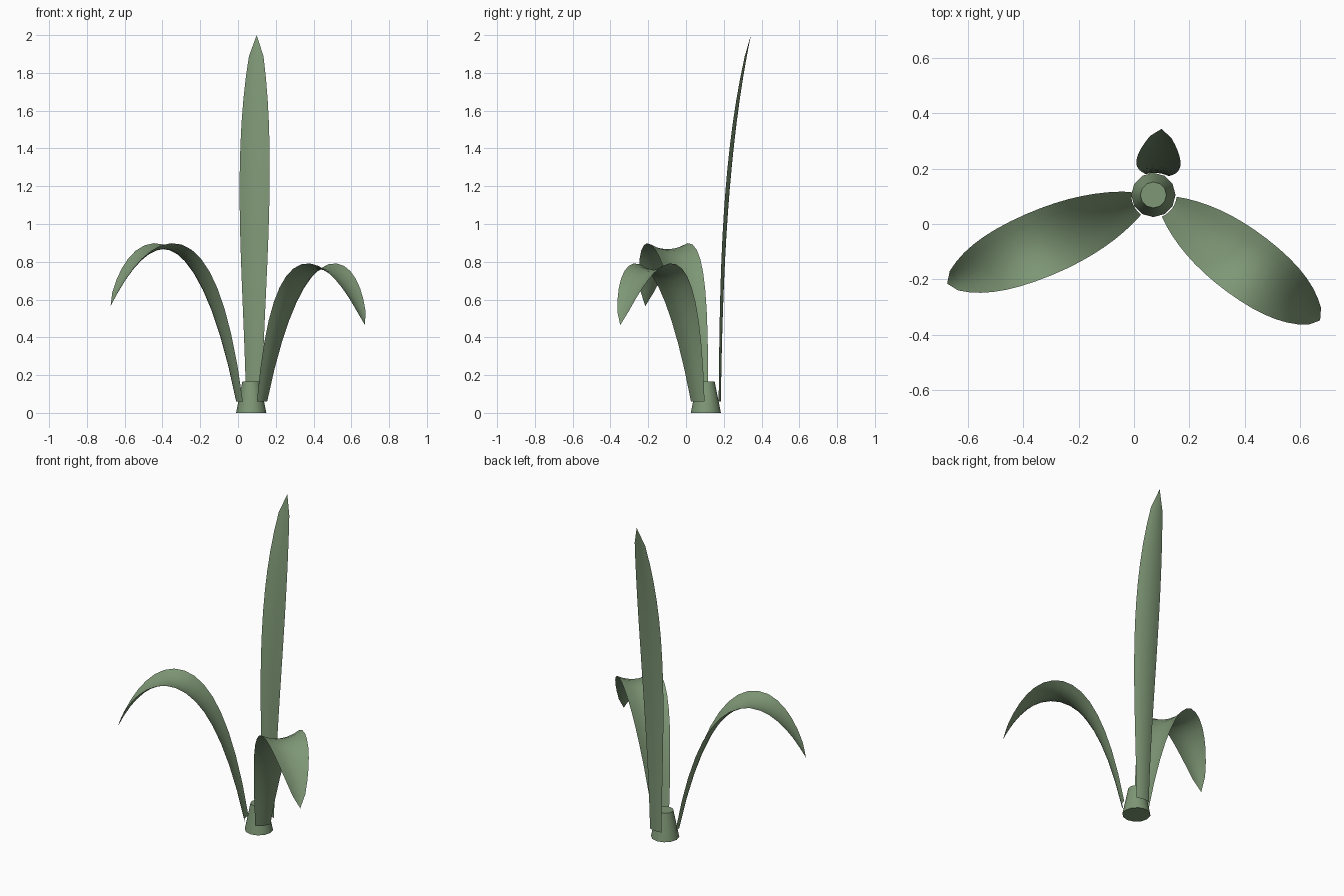
import bpy
import bmesh
from math import sin, cos, radians
from mathutils import Vector, Matrix

cube = bpy.data.objects.get("Cube")
if cube:
    bpy.data.objects.remove(cube, do_unlink=True)

# Single leaf-green material
green = bpy.data.materials.new("leaf_green")
green.use_nodes = True
green.diffuse_color = (0.21, 0.31, 0.18, 1)
bsdf = green.node_tree.nodes["Principled BSDF"]
bsdf.inputs["Base Color"].default_value = green.diffuse_color
bsdf.inputs["Roughness"].default_value = 0.8


def bezier(p, t):
    s = 1 - t
    return p[0]*s**3 + 3*p[1]*s*s*t + 3*p[2]*s*t*t + p[3]*t**3


def finish(name, bm):
    mesh = bpy.data.meshes.new(name)
    bm.to_mesh(mesh)
    bm.free()
    mesh.materials.append(green)
    obj = bpy.data.objects.new(name, mesh)
    bpy.context.collection.objects.link(obj)
    bpy.ops.object.select_all(action="DESELECT")
    obj.select_set(True)
    bpy.context.view_layer.objects.active = obj
    bpy.ops.object.shade_smooth_by_angle(angle=radians(40))


def leaf(name, base, angle, path, widths, cup, rings=16, half=3):
    """Channelled blade swept along a curved spine, ending in a point."""
    a = radians(angle)
    out, side = Vector((cos(a), sin(a), 0)), Vector((-sin(a), cos(a), 0))
    up = Vector((0, 0, 1))
    spine = [Vector(p) for p in path]

    def at(t):
        p = bezier(spine, t)
        return Vector((*base, 0)) + out * p.x + up * p.y

    bm = bmesh.new()
    rows = []
    for i in range(rings):
        t = i / rings
        tangent = (at(t + 0.01) - at(t)).normalized()
        normal = tangent.cross(side)
        if i == 0:
            normal = -out
        w = bezier(widths, t)
        row = []
        for j in range(-half, half + 1):
            u = j / half
            row.append(bm.verts.new(at(t) + side * w * u + normal * cup * w * u * u))
        rows.append(row)
    tip = bm.verts.new(at(1))
    for r, q in zip(rows, rows[1:]):
        for j in range(2 * half):
            bm.faces.new((r[j], q[j], q[j+1], r[j+1]))
    for j in range(2 * half):
        bm.faces.new((rows[-1][j], tip, rows[-1][j+1]))
    # Upper side faces the stem
    bm.normal_update()
    if bm.faces[:][0].normal.dot(out) > 0:
        bmesh.ops.reverse_faces(bm, faces=bm.faces[:])
    finish(name, bm)


# Tapered stem
bm = bmesh.new()
bmesh.ops.create_cone(bm, cap_ends=True, segments=12, radius1=0.08, radius2=0.047,
                      depth=0.165, matrix=Matrix.Translation((0.07, 0.105, 0.0825)))
finish("stem", bm)

# Two drooping leaves and one upright leaf
broad = (0.045, 0.14, 0.16, 0.012)
leaf("right_leaf", (-0.003, 0.07), 203,
     ((0, 0.06), (0.22, 1.135), (0.55, 0.95), (0.73, 0.565)), broad, 0.27)
leaf("left_leaf", (0.137, 0.055), -37,
     ((0, 0.06), (0.2, 1.0), (0.5, 0.84), (0.67, 0.465)), broad, 0.27)
leaf("upright_leaf", (0.085, 0.184), 85,
     ((0, 0.06), (0.01, 0.72), (0.035, 1.4), (0.16, 2.0)),
     (0.042, 0.055, 0.132, 0.02), 0.18)
